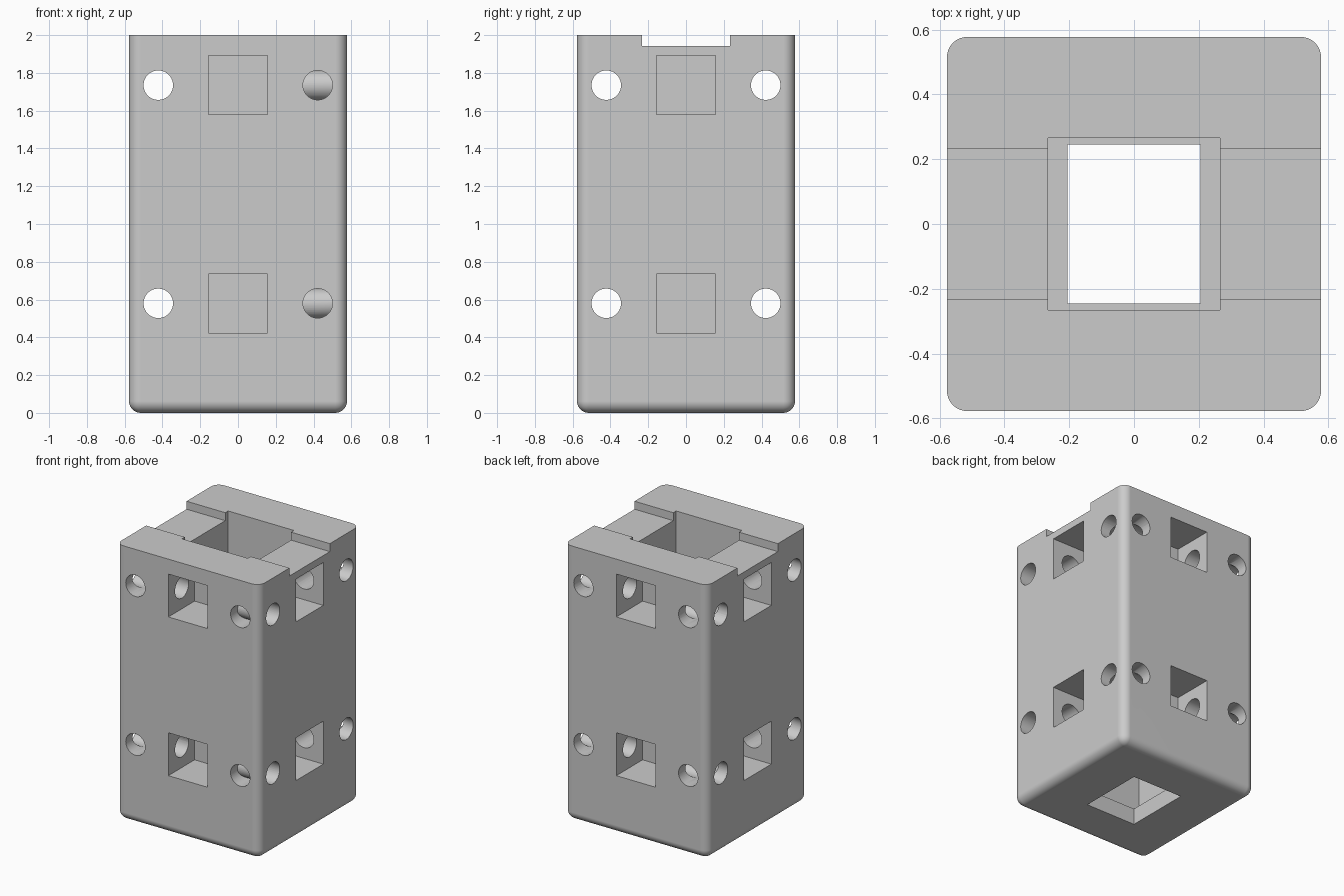
import bpy, bmesh, math
from mathutils import Matrix, Vector

cube = bpy.data.objects.get("Cube")
if cube:
    bpy.data.objects.remove(cube, do_unlink=True)

HALF = 0.577      # half width of the block
HEIGHT = 2.0
HOLE_OFFSET = 0.422
ROWS = (0.58, 1.735)

grey = bpy.data.materials.new("plain grey")
grey.use_nodes = True
grey.diffuse_color = (0.6, 0.6, 0.6, 1)
grey.node_tree.nodes["Principled BSDF"].inputs["Base Color"].default_value = (0.6, 0.6, 0.6, 1)


def make_object(name, bm):
    mesh = bpy.data.meshes.new(name)
    bm.to_mesh(mesh)
    bm.free()
    mesh.materials.append(grey)
    obj = bpy.data.objects.new(name, mesh)
    bpy.context.collection.objects.link(obj)
    return obj


def box_mesh(low, high):
    low, high = Vector(low), Vector(high)
    bm = bmesh.new()
    place = Matrix.Translation((low + high) / 2) @ Matrix.Diagonal((high - low).to_4d())
    bmesh.ops.create_cube(bm, size=1, matrix=place)
    return bm


# Block with rounded uprights and a rounded base
bm = box_mesh((-HALF, -HALF, 0), (HALF, HALF, HEIGHT))
rounded = [e for e in bm.edges if min(v.co.z for v in e.verts) < 0.01]
bmesh.ops.bevel(bm, geom=rounded, offset=0.062, offset_type='OFFSET',
                segments=8, profile=0.5, affect='EDGES')
block = make_object("block", bm)


def cut(bm):
    cutter = make_object("cutter", bm)
    cutter.hide_render = True
    mod = block.modifiers.new("cut", 'BOOLEAN')
    mod.operation = 'DIFFERENCE'
    mod.solver = 'EXACT'
    mod.object = cutter
    bpy.context.view_layer.objects.active = block
    bpy.ops.object.modifier_apply(modifier=mod.name)
    bpy.data.objects.remove(cutter, do_unlink=True)


# Deep square pocket, narrower floor opening and the channel across the top
cut(box_mesh((-0.265, -0.265, 0.12), (0.265, 0.265, 2.2)))
cut(box_mesh((-0.205, -0.245, -0.2), (0.205, 0.245, 0.3)))
cut(box_mesh((-1, -0.232, 1.942), (1, 0.232, 2.2)))

# Blind square windows on all four sides
for z in ROWS:
    for side in range(4):
        bm = box_mesh((-0.157, -1, z - 0.156), (0.157, -0.275, z + 0.156))
        bm.transform(Matrix.Rotation(side * math.pi / 2, 4, 'Z'))
        cut(bm)

# Round bolt holes running right through in both directions
for z in ROWS:
    for side in range(4):
        bm = bmesh.new()
        turn = Matrix.Rotation(side * math.pi / 2, 4, 'Z')
        lay = Matrix.Translation((HOLE_OFFSET, 0, z)) @ Matrix.Rotation(math.pi / 2, 4, 'X')
        bmesh.ops.create_cone(bm, cap_ends=True, segments=40, radius1=0.078,
                              radius2=0.078, depth=3, matrix=turn @ lay)
        cut(bm)

# Smooth the rounded parts and keep the flats flat
bpy.ops.object.select_all(action='DESELECT')
block.select_set(True)
bpy.context.view_layer.objects.active = block
bpy.ops.object.shade_smooth_by_angle(angle=math.radians(30))
weighted = block.modifiers.new("flat faces", 'WEIGHTED_NORMAL')
weighted.keep_sharp = True
